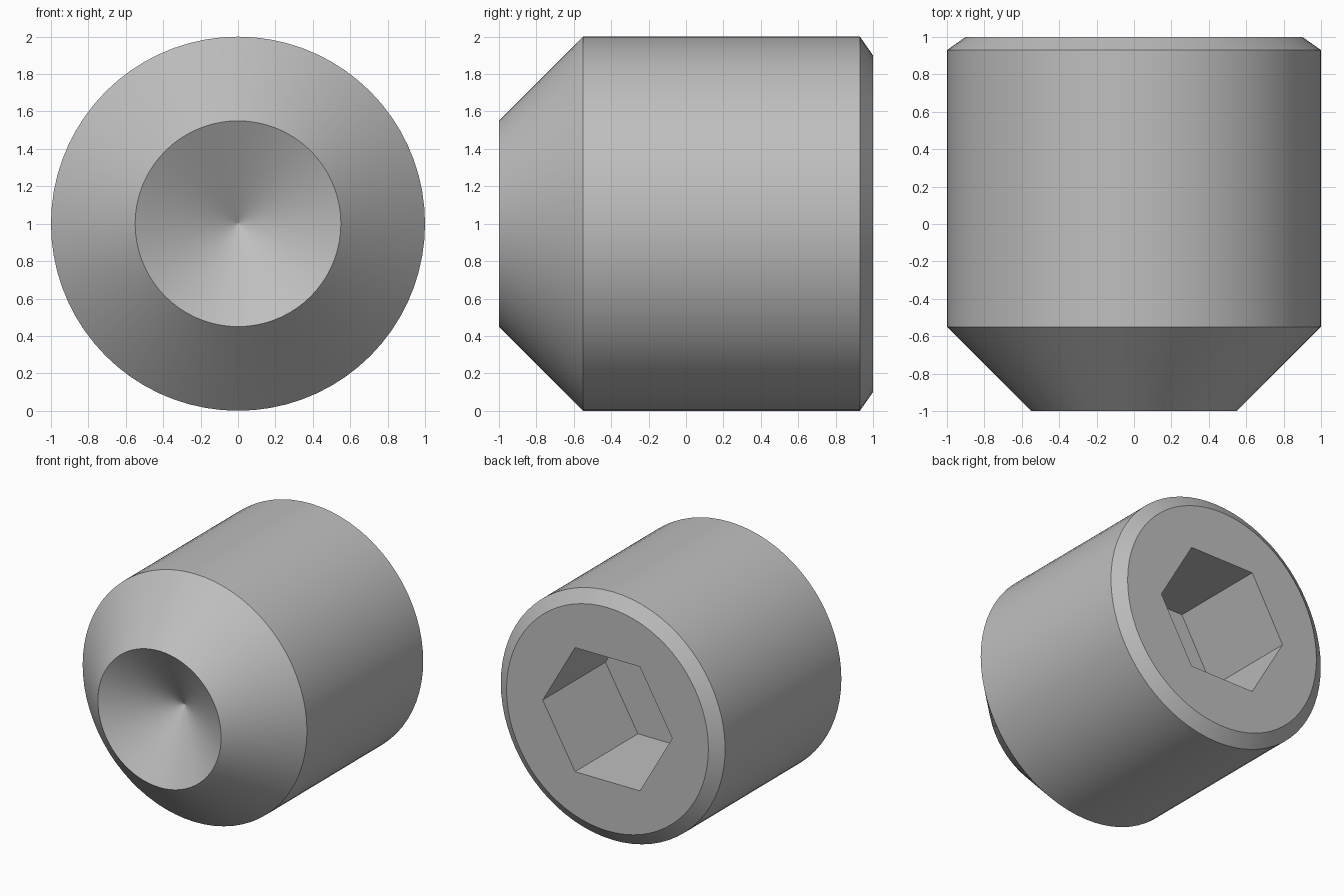
import bpy, bmesh, math

cube = bpy.data.objects.get("Cube")
if cube:
    bpy.data.objects.remove(cube, do_unlink=True)

# Single steel colour
steel = bpy.data.materials.new("steel_grey")
steel.use_nodes = True
colour = (0.52, 0.52, 0.52, 1)
steel.diffuse_color = colour
steel.node_tree.nodes["Principled BSDF"].inputs["Base Color"].default_value = colour

SEGMENTS = 72
CUP_RADIUS = 0.55
CUP_DEPTH = CUP_RADIUS * math.tan(math.radians(30))
HEX_RADIUS = 0.5 / math.cos(math.radians(30))
TIP = 0.004

bm = bmesh.new()


def ring(radius, y, sides):
    """Regular polygon around the screw axis."""
    angles = [2 * math.pi * i / sides for i in range(sides)]
    return [bm.verts.new((radius * math.cos(a), y, 1 + radius * math.sin(a))) for a in angles]


def bridge(a, b):
    """Quad band between two rings of equal count."""
    n = len(a)
    for i in range(n):
        j = (i + 1) % n
        bm.faces.new((a[i], a[j], b[j], b[i]))


def loop_edges(loop):
    return [bm.edges.get((loop[i - 1], loop[i])) for i in range(len(loop))]


# Conical cup, tapered point, cylinder and rear chamfer
profile = [(TIP, -1 + CUP_DEPTH), (CUP_RADIUS, -1), (1, -0.55), (1, 0.93), (0.9, 1)]
rings = [ring(r, y, SEGMENTS) for r, y in profile]
for a, b in zip(rings, rings[1:]):
    bridge(a, b)
bm.faces.new(rings[0])

# Hexagonal drive socket with a flat floor
mouth = ring(HEX_RADIUS, 1, 6)
floor = ring(HEX_RADIUS, 0.2, 6)
bridge(mouth, floor)
bm.faces.new(floor)

# Flat rear face around the socket
bmesh.ops.triangle_fill(bm, use_beauty=True, normal=(0, 1, 0),
                        edges=loop_edges(rings[-1]) + loop_edges(mouth))
bmesh.ops.recalc_face_normals(bm, faces=bm.faces)

mesh = bpy.data.meshes.new("set_screw")
bm.to_mesh(mesh)
bm.free()
mesh.materials.append(steel)
screw = bpy.data.objects.new("set_screw", mesh)
bpy.context.collection.objects.link(screw)

# Smooth round surfaces, crisp edges
bpy.ops.object.select_all(action="DESELECT")
screw.select_set(True)
bpy.context.view_layer.objects.active = screw
bpy.ops.object.shade_smooth_by_angle(angle=math.radians(25))
